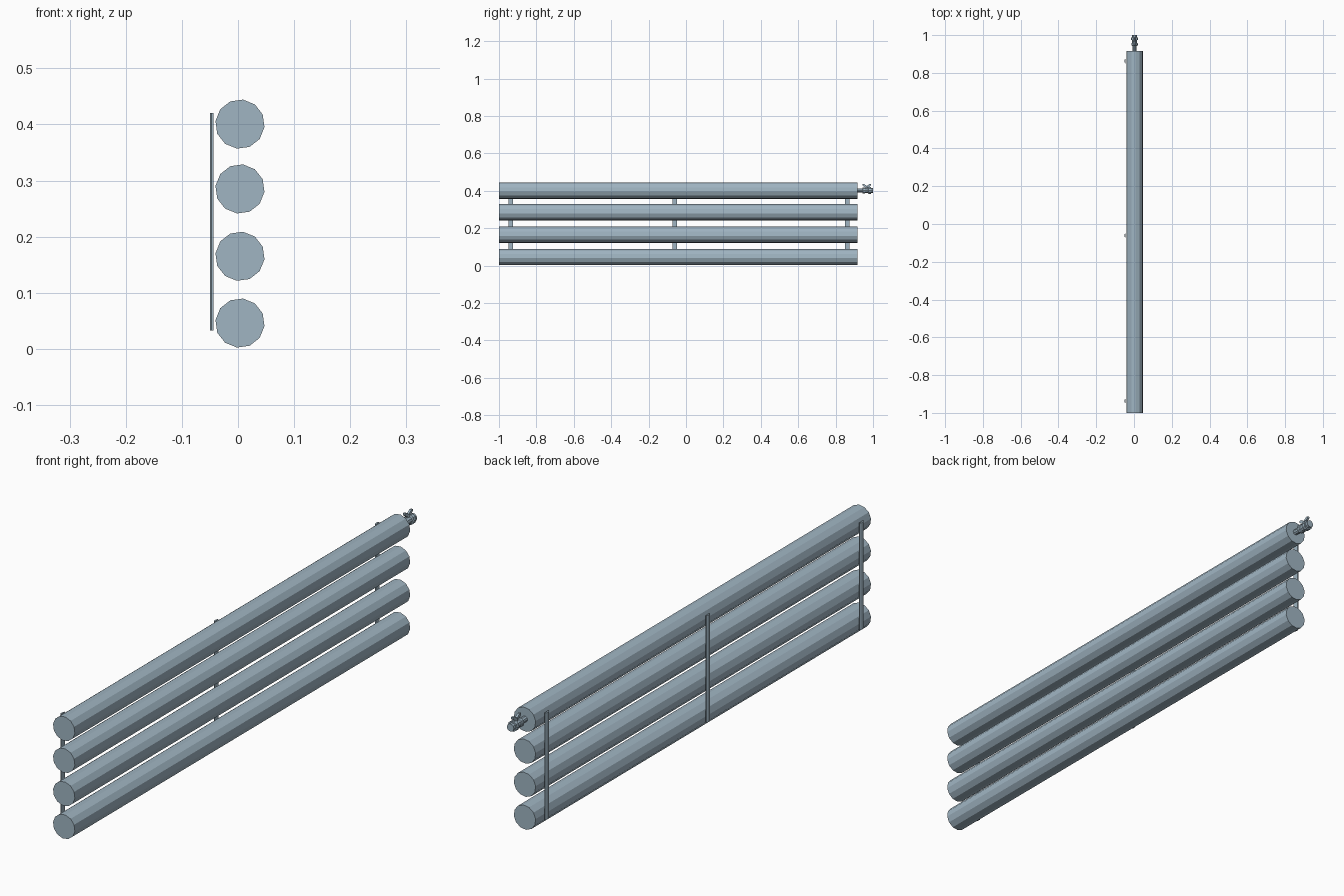
import bpy, bmesh, math
from mathutils import Vector

if "Cube" in bpy.data.objects:
    bpy.data.objects.remove(bpy.data.objects["Cube"])

# Painted blue-grey metal
PAINT = bpy.data.materials.new("blue_grey_paint")
PAINT.diffuse_color = (0.35, 0.46, 0.54, 1)
PAINT.use_nodes = True
PAINT.node_tree.nodes["Principled BSDF"].inputs["Base Color"].default_value = PAINT.diffuse_color


def new_object(name, bm):
    bmesh.ops.recalc_face_normals(bm, faces=bm.faces)
    mesh = bpy.data.meshes.new(name)
    bm.to_mesh(mesh)
    bm.free()
    mesh.materials.append(PAINT)
    ob = bpy.data.objects.new(name, mesh)
    bpy.context.collection.objects.link(ob)
    return ob


def lathe(name, origin, axis, profile, sides, phase=0.0):
    """Capped solid of revolution; profile = (distance along axis, radius)."""
    bm = bmesh.new()
    if axis == 'Y':
        u, v, w = Vector((1, 0, 0)), Vector((0, 0, 1)), Vector((0, 1, 0))
    else:
        u, v, w = Vector((1, 0, 0)), Vector((0, 1, 0)), Vector((0, 0, 1))
    rings = []
    for d, r in profile:
        ring = []
        for i in range(sides):
            a = phase + 2 * math.pi * i / sides
            ring.append(bm.verts.new(Vector(origin) + w * d + (u * math.cos(a) + v * math.sin(a)) * r))
        rings.append(ring)
    for a, b in zip(rings, rings[1:]):
        for i in range(sides):
            j = (i + 1) % sides
            bm.faces.new((a[i], a[j], b[j], b[i]))
    bm.faces.new(rings[0])
    bm.faces.new(rings[-1])
    return new_object(name, bm)


def prism(name, points, axis, lo, hi):
    """Extrude an outline: XY points along Z, or YZ points along X."""
    bm = bmesh.new()
    make = (lambda a, b, t: (a, b, t)) if axis == 'Z' else (lambda a, b, t: (t, a, b))
    rings = [[bm.verts.new(make(a, b, t)) for a, b in points] for t in (lo, hi)]
    n = len(points)
    for i in range(n):
        j = (i + 1) % n
        bm.faces.new((rings[0][i], rings[0][j], rings[1][j], rings[1][i]))
    bm.faces.new(rings[0])
    bm.faces.new(rings[1])
    return new_object(name, bm)


# Four horizontal twelve-sided pipes
for i, z in enumerate((0.046, 0.165, 0.285, 0.4005)):
    lathe(f"pipe_{i + 1}", (0.0035, 0, z), 'Y', [(-1.0, 0.044), (0.917, 0.044)], 12, math.radians(-7))

# Thin vertical support straps with chamfered backs
for i, y in enumerate((-0.937, -0.06, 0.862)):
    outline = [(-0.044, y - 0.011), (-0.047, y - 0.011), (-0.050, y - 0.006),
               (-0.050, y + 0.006), (-0.047, y + 0.011), (-0.044, y + 0.011)]
    prism(f"support_strap_{i + 1}", outline, 'Z', 0.033, 0.42)

# Bleed valve: stem and stepped outlet body
VX, VZ = 0.003, 0.402
lathe("valve_stem", (VX, 0, VZ), 'Y', [(0.91, 0.011), (0.95, 0.011)], 10)
lathe("valve_body", (VX, 0, VZ), 'Y',
      [(0.943, 0.012), (0.945, 0.017), (0.956, 0.017), (0.958, 0.014), (0.973, 0.014),
       (0.975, 0.019), (0.988, 0.019), (0.988, 0.014), (1.0, 0.014)], 10)

# Valve spindle and winged handle
lathe("valve_spindle", (VX, 0.967, 0), 'Z', [(0.405, 0.006), (0.426, 0.006)], 8)
for name, s in (("handle_wing_inner", -1), ("handle_wing_outer", 1)):
    wing = [(0.967, 0.417), (0.967 + s * 0.010, 0.419), (0.967 + s * 0.023, 0.429),
            (0.967 + s * 0.023, 0.436), (0.967 + s * 0.014, 0.436), (0.967, 0.426)]
    prism(name, wing, 'X', VX - 0.004, VX + 0.004)
